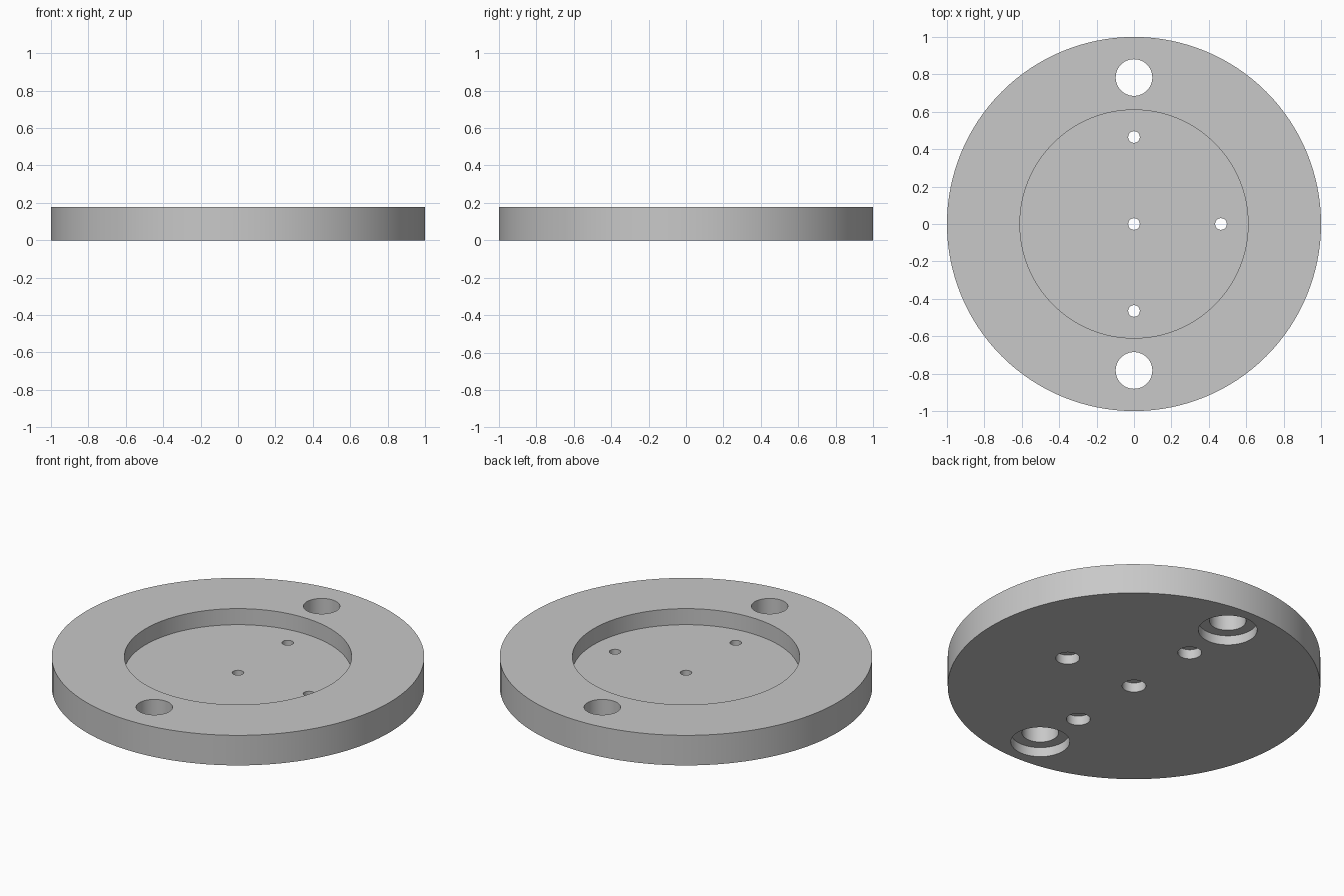
import bpy
import math

default = bpy.data.objects.get("Cube")
if default:
    bpy.data.objects.remove(default, do_unlink=True)

THICKNESS = 0.178
FLOOR = 0.083          # height of the recess floor
BORE_DEPTH = 0.056     # depth of the counterbores underneath
BOLT_Y = 0.783
PIN = 0.465

grey = bpy.data.materials.new("plain grey")
grey.use_nodes = True
colour = (0.58, 0.58, 0.58, 1)
grey.diffuse_color = colour
grey.node_tree.nodes["Principled BSDF"].inputs["Base Color"].default_value = colour


def cylinder(name, radius, z0, z1, x=0, y=0, sides=48):
    bpy.ops.mesh.primitive_cylinder_add(
        vertices=sides, radius=radius, depth=z1 - z0, location=(x, y, (z0 + z1) / 2))
    obj = bpy.context.object
    obj.name = name
    obj.data.materials.append(grey)
    return obj


def cut(target, cutter):
    mod = target.modifiers.new(cutter.name, "BOOLEAN")
    mod.operation = "DIFFERENCE"
    mod.solver = "EXACT"
    mod.object = cutter
    cutter.hide_render = True
    bpy.context.view_layer.objects.active = target
    bpy.ops.object.modifier_apply(modifier=mod.name)
    bpy.data.objects.remove(cutter, do_unlink=True)


def stepped_hole(target, x, y, radius, bore_radius):
    cut(target, cylinder("counterbore", bore_radius, -0.1, BORE_DEPTH, x, y))
    cut(target, cylinder("through_hole", radius, -0.2, 0.4, x, y))


# Round plate with a shallow recess on top
plate = cylinder("round_plate", 1, 0, THICKNESS, sides=128)
cut(plate, cylinder("recess", 0.61, FLOOR, 0.4, sides=128))

# Two large bolt holes in the rim
for side in (-1, 1):
    stepped_hole(plate, 0, side * BOLT_Y, 0.098, 0.158)

# Four small holes in the recess floor
for x, y in ((0, 0), (PIN, 0), (0, PIN), (0, -PIN)):
    stepped_hole(plate, x, y, 0.031, 0.064)

# Smooth walls, sharp rims
bpy.ops.object.select_all(action="DESELECT")
plate.select_set(True)
bpy.context.view_layer.objects.active = plate
bpy.ops.object.shade_smooth_by_angle(angle=math.radians(30))
